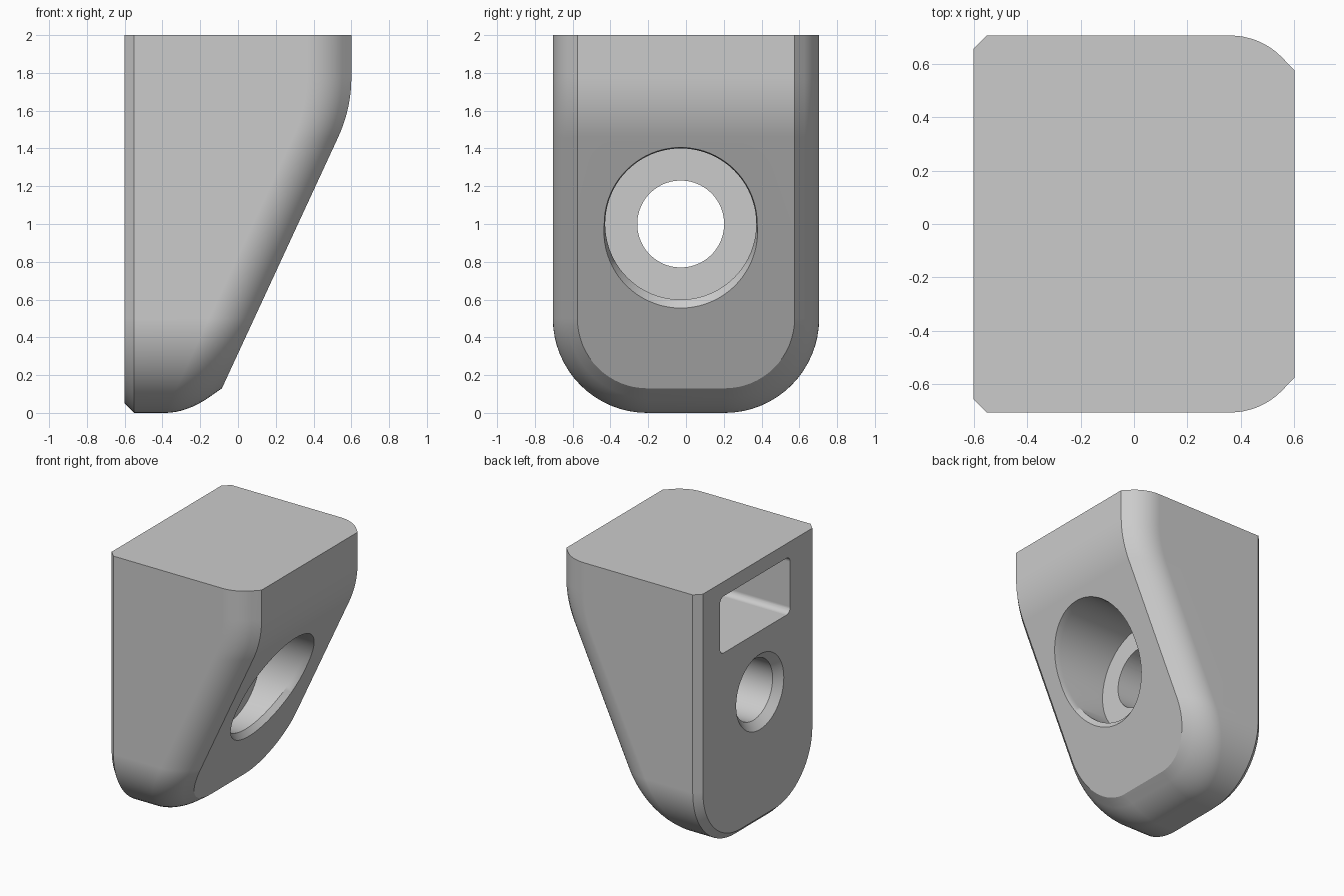
import bpy, bmesh
from math import sin, cos, tan, atan, pi

cube = bpy.data.objects.get("Cube")
if cube:
    bpy.data.objects.remove(cube)

HALF, HEIGHT, CORNER = 0.705, 2.0, 0.5
SLOPE = 0.463                 # front face run per unit of height
BEND_Z, BEND_R = 1.61, 0.75   # bend between upright and sloped front
TILT = atan(SLOPE)
TANGENT = BEND_R * tan(TILT / 2)
BEND_TOP, BEND_LOW = BEND_Z + TANGENT, BEND_Z - TANGENT * cos(TILT)


def slope_x(z):
    return 0.6 - SLOPE * (BEND_Z - z)


def front_x(z):
    """Front face profile: upright, rounded bend, then slope."""
    if z >= BEND_TOP:
        return 0.6
    if z <= BEND_LOW:
        return slope_x(z)
    drop = BEND_TOP - z
    return 0.6 - BEND_R + (BEND_R ** 2 - drop ** 2) ** 0.5


def loft(name, rings):
    """Skin closed rings of equal length and cap both ends with strips."""
    bm = bmesh.new()
    rows = [[bm.verts.new(p) for p in ring] for ring in rings]
    n = len(rows[0])
    for a, b in zip(rows, rows[1:]):
        for i in range(n):
            j = (i + 1) % n
            bm.faces.new((a[i], a[j], b[j], b[i]))
    for row in (rows[0], rows[-1]):
        for i in range(n // 2 - 1):
            bm.faces.new((row[i], row[i + 1], row[n - 2 - i], row[n - 1 - i]))
    bmesh.ops.recalc_face_normals(bm, faces=bm.faces[:])
    mesh = bpy.data.meshes.new(name)
    bm.to_mesh(mesh)
    bm.free()
    obj = bpy.data.objects.new(name, mesh)
    bpy.context.collection.objects.link(obj)
    return obj


def outline(inset):
    """U-shaped side outline, moved inward by an inset."""
    w, r = HALF - inset, CORNER - inset
    steps = 10
    half = [(w, HEIGHT)]
    half += [(w, BEND_TOP + (BEND_LOW - BEND_TOP) * i / steps) for i in range(steps + 1)]
    arc = 16
    half += [(w - r + r * cos(pi / 2 * i / arc), CORNER - r * sin(pi / 2 * i / arc))
             for i in range(arc + 1)]
    return half + [(-y, z) for y, z in reversed(half)]


# Body: chamfered back, straight sides, rounded and chamfered front rim
rings = [[(-0.6, y, z) for y, z in outline(0.05)],
         [(-0.55, y, z) for y, z in outline(0)]]
RIM_R = 0.27
rim = [(RIM_R * (1 - cos(pi / 4 * i / 8)), 0.24 - RIM_R * sin(pi / 4 * i / 8))
       for i in range(9)] + [(0.13, 0)]
for inset, back in rim:
    rings.append([(front_x(z) - back, y, z) for y, z in outline(inset)])
body = loft("bracket_body", rings)


# Hole cutters share one axis
def hole_ring(x_at, r_at, n=80):
    ring = []
    for i in range(n):
        a = 2 * pi * i / n
        r = r_at(a)
        z = 1.0 + r * sin(a)
        ring.append((x_at(z), -0.028 + r * cos(a), z))
    return ring


def lip(a):
    return 0.405 + 0.04 * max(0.0, -sin(a))


bore = loft("bore_cutter", [hole_ring(lambda z, x=x: x, lambda a, r=r: r)
                            for x, r in ((-0.62, 0.305), (-0.545, 0.23), (0.2, 0.23))])
recess = loft("recess_cutter", [
    hole_ring(lambda z: -0.07, lambda a: 0.4),
    hole_ring(lambda z: slope_x(z) - 0.05, lambda a: 0.4),
    hole_ring(slope_x, lip),
    hole_ring(lambda z: slope_x(z) + 0.5, lip)])

# Rounded rectangular pocket in the back
pocket_outline = []
R = 0.045
for k, (y, z) in enumerate(((0.45, 1.89), (-0.39, 1.89), (-0.39, 1.46), (0.45, 1.46))):
    cy = y - R if y > 0 else y + R
    cz = z - R if z > 1.7 else z + R
    for i in range(7):
        a = pi / 2 * (k + i / 6)
        pocket_outline.append((cy + R * cos(a), cz + R * sin(a)))
pocket = loft("pocket_cutter", [[(x, y, z) for y, z in pocket_outline] for x in (-0.7, 0.35)])

# Cut the openings
bpy.ops.object.select_all(action='DESELECT')
bpy.context.view_layer.objects.active = body
body.select_set(True)
for cutter in (recess, bore, pocket):
    cutter.hide_render = True
    mod = body.modifiers.new(cutter.name, 'BOOLEAN')
    mod.operation = 'DIFFERENCE'
    mod.solver = 'EXACT'
    mod.object = cutter
    bpy.ops.object.modifier_apply(modifier=mod.name)
    bpy.data.objects.remove(cutter)

# Material and shading
grey = bpy.data.materials.new("plain grey")
grey.use_nodes = True
colour = (0.6, 0.6, 0.6, 1)
grey.diffuse_color = colour
grey.node_tree.nodes["Principled BSDF"].inputs["Base Color"].default_value = colour
body.data.materials.clear()
body.data.materials.append(grey)
bpy.ops.object.shade_smooth_by_angle(angle=pi / 6)
weighted = body.modifiers.new("even_shading", 'WEIGHTED_NORMAL')
weighted.keep_sharp = True
